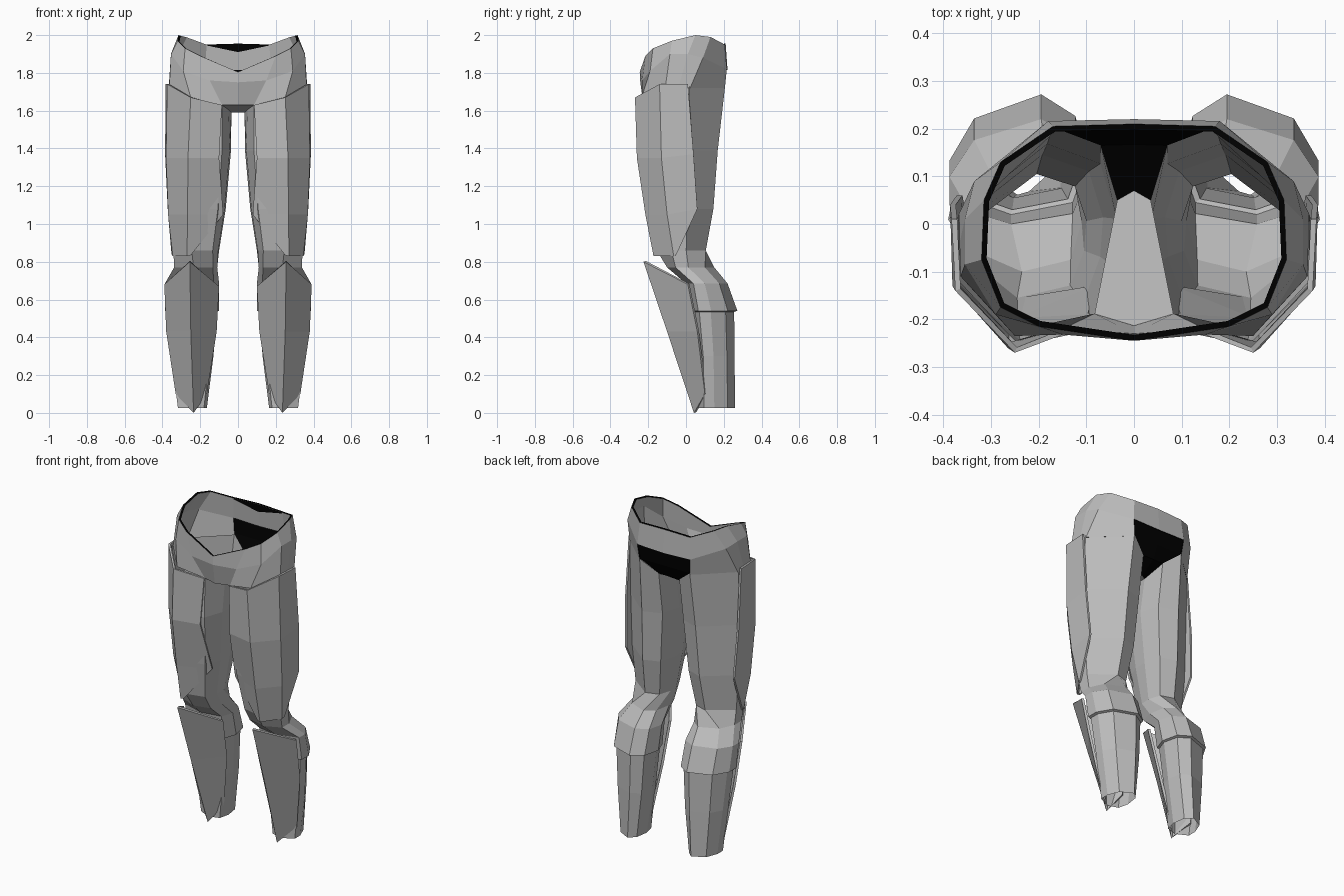
import bpy, bmesh

cube = bpy.data.objects.get("Cube")
if cube:
    bpy.data.objects.remove(cube, do_unlink=True)


def make_material(name, rgb):
    m = bpy.data.materials.new(name)
    m.use_nodes = True
    m.diffuse_color = (*rgb, 1)
    m.node_tree.nodes["Principled BSDF"].inputs["Base Color"].default_value = (*rgb, 1)
    return m


GREY = make_material("armour grey", (0.5, 0.5, 0.5))
BLACK = make_material("black cloth", (0, 0, 0))


def loft(name, rows, closed=False, mats=(GREY,), thick=0.0, skip=(), black_rim=False):
    """Skin rows of points (top to bottom) and mirror the part across x = 0."""
    bm = bmesh.new()
    grid = [[bm.verts.new(p) for p in row] for row in rows]
    for i in range(len(grid) - 1):
        n = len(grid[i])
        for j in range(n if closed else n - 1):
            if (i, j) in skip:
                continue
            k = (j + 1) % n
            bm.faces.new((grid[i][j], grid[i + 1][j], grid[i + 1][k], grid[i][k]))
    bmesh.ops.delete(bm, geom=[v for v in bm.verts if not v.link_faces], context="VERTS")
    me = bpy.data.meshes.new(name)
    bm.to_mesh(me)
    bm.free()
    ob = bpy.data.objects.new(name, me)
    bpy.context.collection.objects.link(ob)
    for m in mats:
        me.materials.append(m)
    mir = ob.modifiers.new("mirror", "MIRROR")
    mir.merge_threshold = 0.0005
    if thick:
        sol = ob.modifiers.new("thickness", "SOLIDIFY")
        sol.thickness = thick
        sol.offset = -1
        if black_rim:
            sol.material_offset_rim = 1
    return ob


# Eight-sided leg sections: front ridge, outside, back, inside
THIGH = [(.6, 0), (1, .3), (1, .6), (.43, 1), (.1, .9), (0, .62), (.02, .38), (.14, .1)]
CALF = [(.55, 0), (1, .18), (1, .45), (.82, .8), (.33, 1), (.08, .82), (0, .42), (.1, .1)]


def ring(section, z, x0, x1, y0, y1):
    return [(x0 + u * (x1 - x0), y0 + v * (y1 - y0), z) for u, v in section]


# Legs: sloping thigh top, knee, flared cuff and calf, open at the ankle
loft("leg", [
    [(.25, -.245, 1.66), (.367, -.12, 1.73), (.368, .02, 1.73), (.17, .207, 1.73),
     (.07, .165, 1.65), (.035, .05, 1.59), (.05, -.05, 1.605), (.085, -.20, 1.63)],
    ring(THIGH, 1.39, .037, .374, -.245, .168),
    ring(THIGH, 1.08, .065, .362, -.20, .145),
    ring(THIGH, .86, .10, .342, -.155, .105),
    ring(CALF, .77, .11, .338, -.10, .15),
    ring(CALF, .685, .10, .387, 0, .22),
    ring(CALF, .54, .10, .387, .02, .272),
    ring(CALF, .535, .113, .372, .03, .255),
    ring(CALF, .30, .13, .352, .055, .257),
    ring(CALF, .025, .165, .318, .06, .26),
], closed=True)

# Thigh plates wrapping the front and outside
loft("thigh_plate", [
    [(.085, -.208, 1.63), (.25, -.27, 1.67), (.375, -.14, 1.74), (.383, .01, 1.74)],
    [(.10, -.225, 1.35), (.265, -.26, 1.35), (.381, -.13, 1.35), (.386, .04, 1.37)],
    [(.078, -.14, 1.05), (.267, -.215, 1.05), (.37, -.10, 1.05), (.372, .06, 1.08)],
    [(.25, -.168, .835), (.27, -.172, .83), (.345, -.065, .83), (.352, -.05, .84)],
], thick=.012)

# Ridged shin plates, pointed at the foot
loft("shin_plate", [
    [(.10, 0, .67), (.255, -.225, .80), (.39, .01, .68)],
    [(.113, .055, .43), (.25, -.10, .43), (.38, .06, .43)],
    [(.165, .10, .10), (.235, .042, 0), (.33, .10, .10)],
], thick=.014)

# Hips with a dipping waist, meeting the thighs and open at the back
loft("hips", [
    [(0, -.245, 1.805), (.20, -.215, 1.89), (.28, -.175, 1.93), (.32, -.075, 1.97),
     (.315, .05, 2.0), (.28, .13, 1.99), (.17, .205, 1.95), (0, .21, 1.955)],
    [(0, -.242, 1.75), (.15, -.232, 1.76), (.29, -.19, 1.81), (.355, -.085, 1.90),
     (.355, .01, 1.90), (.335, .09, 1.88), (.18, .216, 1.82), (0, .22, 1.815)],
    [(0, -.225, 1.63), (.085, -.20, 1.63), (.25, -.235, 1.67), (.364, -.11, 1.72),
     (.366, -.04, 1.72), (.367, .022, 1.72), (.17, .206, 1.72), (0, .20, 1.72)],
], mats=(GREY, BLACK), thick=.012, skip={(1, 6)}, black_rim=True)

# Crotch between the thighs
loft("crotch", [
    [(.035, .05, 1.59), (0, .07, 1.59)],
    [(.085, -.20, 1.63), (0, -.225, 1.63)],
])

# Dark seat panel running from the waistband to the crotch
loft("seat_panel", [
    [(0, .216, 1.82), (.18, .213, 1.825)],
    [(0, .203, 1.73), (.17, .203, 1.73)],
    [(0, .167, 1.65), (.07, .165, 1.65)],
    [(0, .07, 1.59), (.035, .05, 1.59)],
], mats=(BLACK,))

# Dark trim inside the back of the waistband
loft("waist_back_trim", [
    [(0, .194, 1.955), (.165, .19, 1.95)],
    [(0, .194, 1.91), (.165, .19, 1.945)],
], mats=(BLACK,))
